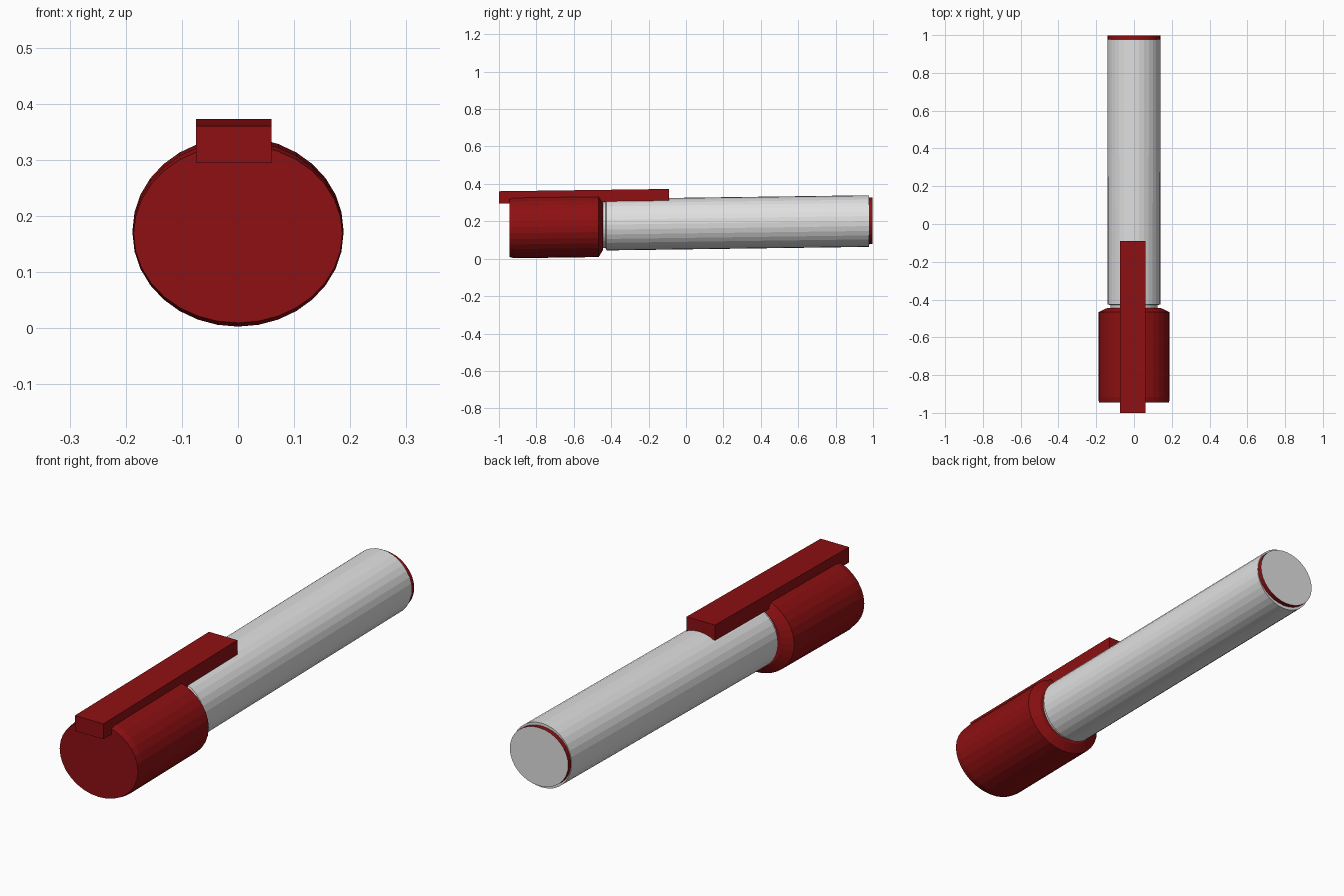
import bpy, bmesh, math

cube = bpy.data.objects.get("Cube")
if cube:
    bpy.data.objects.remove(cube, do_unlink=True)

SIDES = 32
SLOPE = 0.0135  # the whole pen rises gently toward the back


def material(name, rgb):
    m = bpy.data.materials.new(name)
    m.use_nodes = True
    m.diffuse_color = (*rgb, 1)
    m.node_tree.nodes["Principled BSDF"].inputs["Base Color"].default_value = (*rgb, 1)
    return m


red = material("dark red", (0.27, 0.005, 0.006))
white = material("off white", (0.75, 0.75, 0.75))


def finish(name, bm, mats):
    bmesh.ops.recalc_face_normals(bm, faces=bm.faces)
    mesh = bpy.data.meshes.new(name)
    bm.to_mesh(mesh)
    bm.free()
    for m in mats:
        mesh.materials.append(m)
    ob = bpy.data.objects.new(name, mesh)
    bpy.context.collection.objects.link(ob)
    return ob


def barrel(name, sections, axis_z, mats):
    """Loft oval sections (y, x radius, z radius) along the tilted axis."""
    bm = bmesh.new()
    rings = []
    for y, rx, rz in sections:
        zc = axis_z + SLOPE * y
        rings.append([bm.verts.new((rx * math.cos(a), y, zc + rz * math.sin(a)))
                      for a in (2 * math.pi * i / SIDES for i in range(SIDES))])
    for a, b in zip(rings, rings[1:]):
        for i in range(SIDES):
            j = (i + 1) % SIDES
            bm.faces.new((a[i], a[j], b[j], b[i]))
    bm.faces.new(rings[0])
    bm.faces.new(rings[-1])
    return finish(name, bm, mats)


# Cap with a thin front lip and a tapered rear edge
barrel("cap", [(-0.945, 0.186, 0.159), (-0.917, 0.188, 0.166),
               (-0.467, 0.188, 0.166), (-0.445, 0.142, 0.13)], 0.181, [red])

# Barrel with a narrower neck entering the cap
barrel("barrel", [(-0.5, 0.125, 0.125), (-0.43, 0.125, 0.125),
                  (-0.425, 0.14, 0.138), (0.978, 0.141, 0.138)], 0.188, [white])

# End plug: red rim with a white end face
plug = barrel("end_plug", [(0.97, 0.139, 0.125), (0.998, 0.139, 0.125)], 0.189, [red, white])
for face in plug.data.polygons:
    if face.normal.y > 0.9:
        face.material_index = 1

# Pocket clip: a bar parallel to the tilted axis
bm = bmesh.new()
bmesh.ops.create_cube(bm, size=1)
for v in bm.verts:
    y = -0.545 + v.co.y * 0.91
    v.co = (-0.0075 + v.co.x * 0.135, y, 0.341 + SLOPE * y + v.co.z * 0.066)
finish("pocket_clip", bm, [red])
